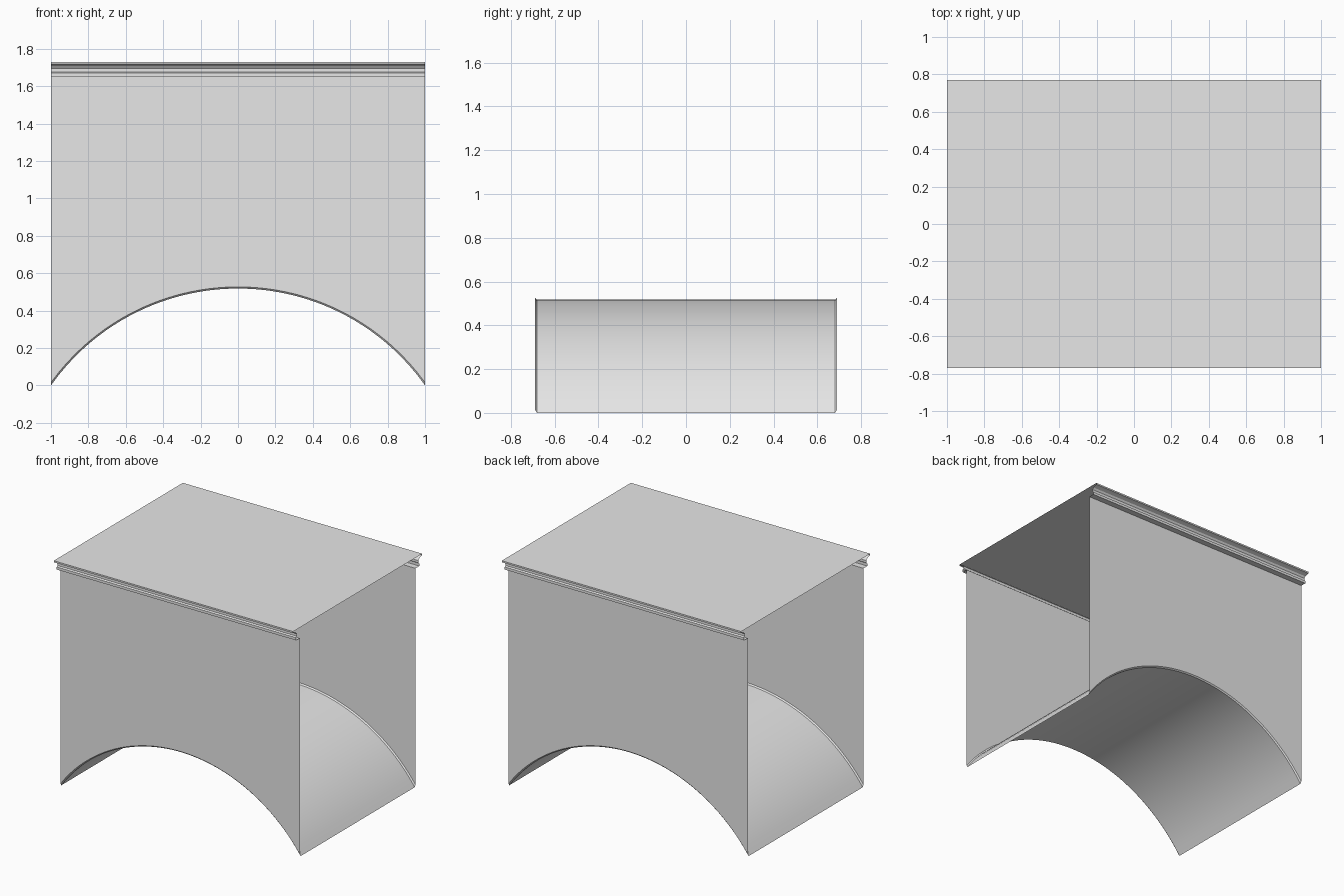
import bpy, bmesh
from math import sqrt

cube = bpy.data.objects.get("Cube")
if cube:
    bpy.data.objects.remove(cube, do_unlink=True)

# One plain stone colour
stone = bpy.data.materials.new("grey_stone")
stone.diffuse_color = (0.8, 0.8, 0.8, 1)
stone.use_nodes = True
stone.node_tree.nodes["Principled BSDF"].inputs["Base Color"].default_value = (0.8, 0.8, 0.8, 1)

WALL_Y, DECK_Y = 0.69, 0.77
WALL_TOP, DECK_Z = 1.65, 1.73
RISE, CHAMFER = 0.518, 0.009
RADIUS = (1 + RISE ** 2) / (2 * RISE)
CENTRE_Z = RISE - RADIUS
SEGMENTS = 48


def loft(name, rows, flip=False):
    """Skin consecutive rows of points as one open sheet."""
    bm = bmesh.new()
    rings = [[bm.verts.new(p) for p in row] for row in rows]
    for a, b in zip(rings, rings[1:]):
        for i in range(len(a) - 1):
            quad = [a[i], a[i + 1], b[i + 1], b[i]]
            bm.faces.new(quad[::-1] if flip else quad)
    mesh = bpy.data.meshes.new(name)
    bm.to_mesh(mesh)
    bm.free()
    mesh.materials.append(stone)
    obj = bpy.data.objects.new(name, mesh)
    bpy.context.collection.objects.link(obj)
    return obj


def line(y, z):
    return [(-1, y, z), (1, y, z)]


xs = [-1 + 2 * i / SEGMENTS for i in range(SEGMENTS + 1)]


def arch(y, grow=0.0):
    return [(x, y, sqrt((RADIUS + grow) ** 2 - x * x) + CENTRE_Z) for x in xs]


# Barrel vault with a chamfered rim at each wall
inner_y = WALL_Y - CHAMFER
vault = loft("arch_vault", [arch(WALL_Y, CHAMFER), arch(inner_y),
                            arch(-inner_y), arch(-WALL_Y, CHAMFER)])
bpy.ops.object.select_all(action="DESELECT")
vault.select_set(True)
bpy.context.view_layer.objects.active = vault
bpy.ops.object.shade_smooth_by_angle()

# Cornice moulding: outward distance and height, from the wall up to the deck
moulding = [(0.69, 1.65), (0.735, 1.65), (0.735, 1.67), (0.725, 1.677),
            (0.725, 1.695), (0.735, 1.708), (0.755, 1.715),
            (0.77, 1.718), (0.77, 1.73)]

# Side walls and their cornices
for side, label in ((-1, "front"), (1, "back")):
    y = side * WALL_Y
    loft(label + "_wall", [arch(y, CHAMFER), [(x, y, WALL_TOP) for x in xs]], side > 0)
    loft(label + "_cornice", [line(side * d, z) for d, z in moulding], side > 0)

# Flat deck across the top
loft("deck", [line(-DECK_Y, DECK_Z), line(DECK_Y, DECK_Z)])
